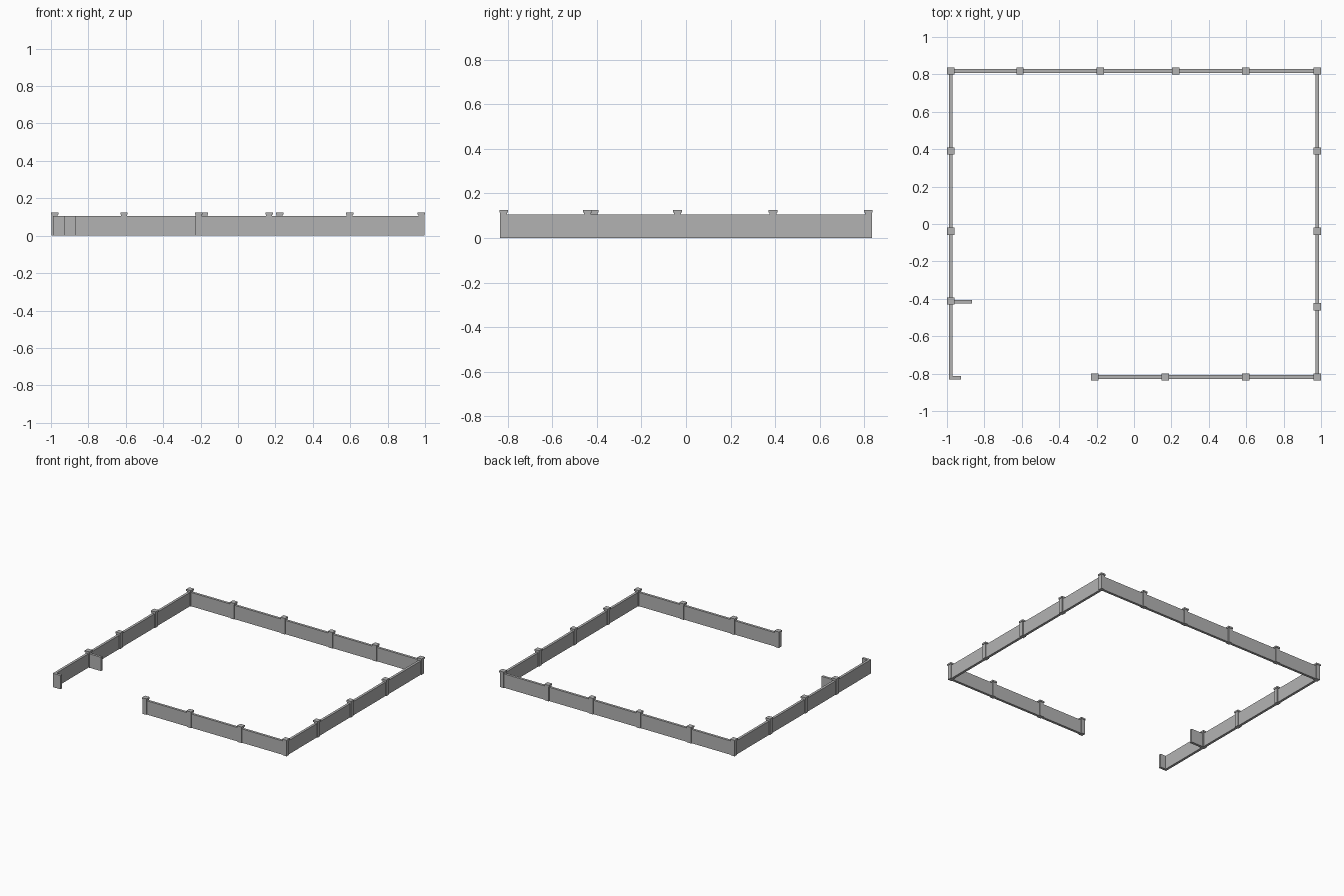
import bpy

cube = bpy.data.objects.get("Cube")
if cube:
    bpy.data.objects.remove(cube, do_unlink=True)

# Single concrete grey
grey = bpy.data.materials.new("concrete_grey")
grey.use_nodes = True
colour = (0.45, 0.45, 0.45, 1)
grey.diffuse_color = colour
grey.node_tree.nodes["Principled BSDF"].inputs["Base Color"].default_value = colour

X, Y = 0.98, 0.818          # centre lines of the enclosure
WALL_H, WALL_T = 0.106, 0.019
POST_W, CAP_W = 0.032, 0.039
CAP_Z, POST_H = 0.113, 0.125


def box(name, x0, x1, y0, y1, z0, z1):
    bpy.ops.mesh.primitive_cube_add(
        size=1, location=((x0 + x1) / 2, (y0 + y1) / 2, (z0 + z1) / 2))
    ob = bpy.context.object
    ob.name = name
    ob.scale = (x1 - x0, y1 - y0, z1 - z0)
    bpy.ops.object.transform_apply(location=False, rotation=False, scale=True)
    ob.data.materials.append(grey)
    return ob


def wall(name, xa, ya, xb, yb):
    """Straight panel run along x or y, centred on its line."""
    t = WALL_T / 2
    along_x = ya == yb
    dx, dy = (0, t) if along_x else (t, 0)
    box(name, xa - dx, xb + dx, ya - dy, yb + dy, 0, WALL_H)


def post(name, x, y):
    """Square pier with a slightly wider flat cap."""
    p, c = POST_W / 2, CAP_W / 2
    box(name, x - p, x + p, y - p, y + p, 0, CAP_Z)
    box(name + "_cap", x - c, x + c, y - c, y + c, CAP_Z, POST_H)


# Wall runs
wall("back_wall", -X, Y, X, Y)
wall("left_wall", X, -Y, X, Y)
wall("right_wall", -X, -Y - 0.011, -X, Y)
wall("front_wall", -0.21, -Y, X, -Y)

# Short return walls beside the entrance
wall("inner_return_wall", -X, -0.415, -0.865, -0.415)
wall("front_return_wall", -X - WALL_T / 2, -Y - 0.004, -0.925, -Y - 0.004)

# Posts
for x in (-X, -0.61, -0.18, 0.223, 0.597, X):
    post("back_post", x, Y)
for x in (-0.21, 0.167, 0.597, X):
    post("front_post", x, -Y)
for y in (0.39, -0.038, -0.442):
    post("left_post", X, y)
for y in (0.39, -0.038, -0.412):
    post("right_post", -X, y)
